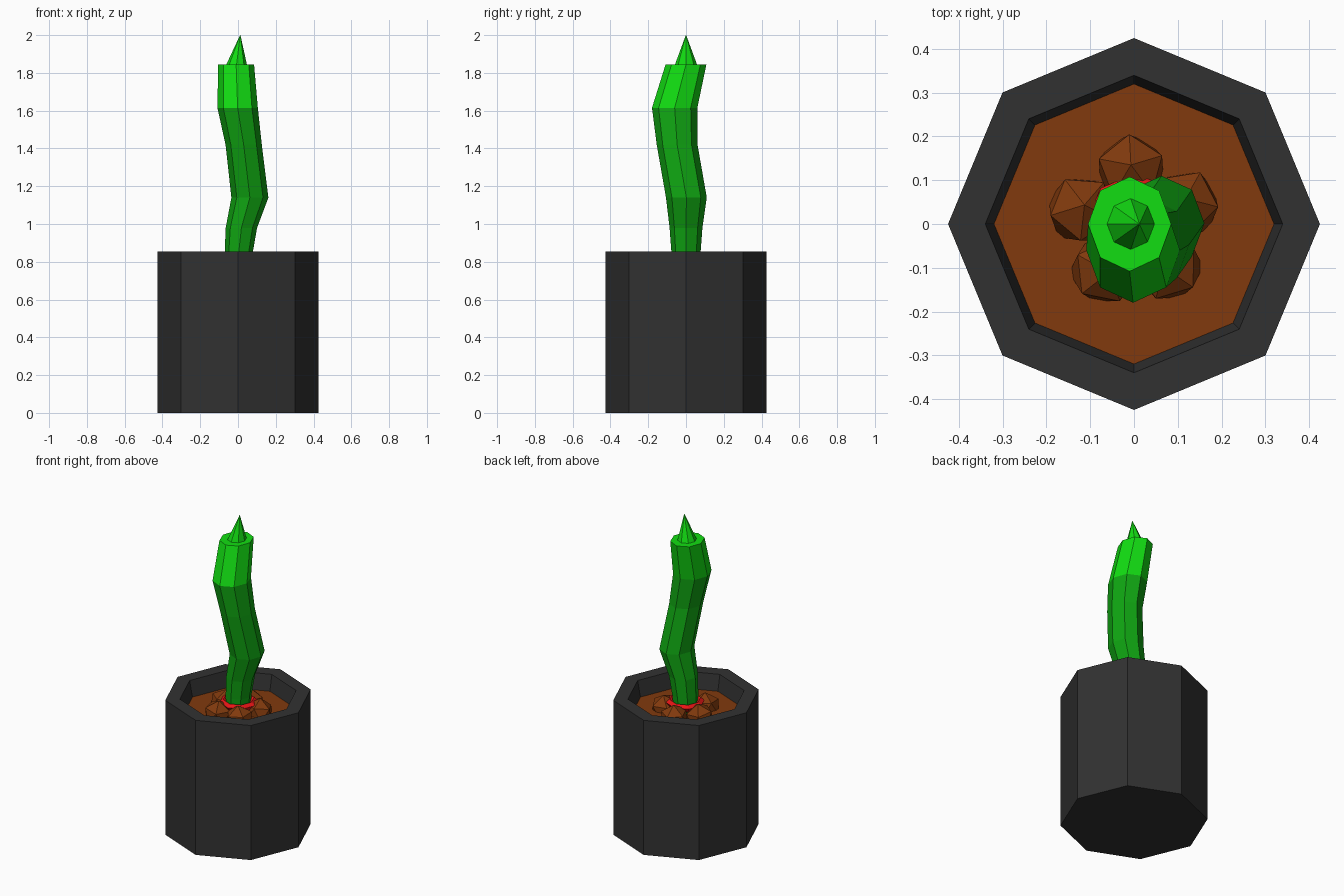
import bpy, bmesh, math

if "Cube" in bpy.data.objects:
    bpy.data.objects.remove(bpy.data.objects["Cube"])


def material(name, r, g, b):
    m = bpy.data.materials.new(name)
    m.diffuse_color = (r, g, b, 1)
    m.use_nodes = True
    m.node_tree.nodes["Principled BSDF"].inputs["Base Color"].default_value = m.diffuse_color
    return m


CHARCOAL = material("charcoal", 0.031, 0.031, 0.031)
SOIL = material("soil_brown", 0.22, 0.042, 0.004)
GREEN = material("deep_green", 0.005, 0.38, 0.006)
BRIGHT = material("bright_green", 0.006, 0.73, 0.006)
RED = material("red", 0.8, 0.008, 0.008)


def loft(name, sections, mats, closed=False, rule=None):
    """Skin octagonal sections (cx, cy, z, rx, ry); cap ends or join them into a ring."""
    bm = bmesh.new()
    n = 8
    rings = []
    for cx, cy, z, rx, ry in sections:
        rings.append([bm.verts.new((cx + rx * math.cos(math.tau * i / n),
                                    cy + ry * math.sin(math.tau * i / n), z))
                      for i in range(n)])
    pairs = list(zip(rings, rings[1:]))
    if closed:
        pairs.append((rings[-1], rings[0]))
    else:
        bm.faces.new(rings[0][::-1])
        bm.faces.new(rings[-1])
    for a, b in pairs:
        for i in range(n):
            j = (i + 1) % n
            bm.faces.new((a[i], a[j], b[j], b[i]))
    bmesh.ops.recalc_face_normals(bm, faces=bm.faces)
    if rule:
        for f in bm.faces:
            f.material_index = rule(f.calc_center_median())
    me = bpy.data.meshes.new(name)
    bm.to_mesh(me)
    bm.free()
    for m in mats:
        me.materials.append(m)
    ob = bpy.data.objects.new(name, me)
    bpy.context.collection.objects.link(ob)
    return ob


# Pot: outer wall, rim, tapered recess
SOIL_Z = 0.755
loft("pot", [(0, 0, z, r, r) for z, r in
             ((0, 0.425), (0.855, 0.425), (0.855, 0.34), (SOIL_Z - 0.03, 0.314))], [CHARCOAL])

# Soil bed
loft("soil", [(0, 0, SOIL_Z - 0.025, 0.319, 0.319), (0, 0, SOIL_Z, 0.32, 0.32)], [SOIL])

# Five faceted clumps around the stem
for k in range(5):
    a = math.radians(93 + 72 * k)
    bpy.ops.mesh.primitive_ico_sphere_add(
        subdivisions=1, radius=0.085,
        location=(0.125 * math.cos(a), 0.125 * math.sin(a), SOIL_Z + 0.005),
        rotation=(0.12 * math.sin(k * 2), 0.12 * math.cos(k * 3), a + 0.5 * k))
    ob = bpy.context.object
    ob.name = f"soil_clump_{k + 1}"
    ob.data.materials.append(SOIL)

# Bent cactus stem, brighter in the top segment
loft("cactus_stem", [
    (0.0, 0.0, 0.74, 0.07, 0.07),
    (0.005, 0.0, 0.86, 0.075, 0.078),
    (0.018, 0.0, 0.98, 0.083, 0.087),
    (0.063, 0.002, 1.14, 0.098, 0.108),
    (0.030, -0.047, 1.42, 0.096, 0.108),
    (-0.002, -0.06, 1.615, 0.107, 0.12),
    (-0.010, 0.0, 1.845, 0.095, 0.108),
], [GREEN, BRIGHT], rule=lambda c: int(c.z > 1.62))

# Pointed tip
loft("cactus_tip", [(-0.008, 0.0, 1.84, 0.056, 0.06), (0.012, 0.0, 2.0, 0.001, 0.001)], [BRIGHT])

# Red collar round the stem base
loft("red_collar", [(0.003, 0.003, z, r, r) for z, r in
                    ((0.785, 0.09), (0.815, 0.112), (0.832, 0.09), (0.81, 0.065))],
     [RED], closed=True)
